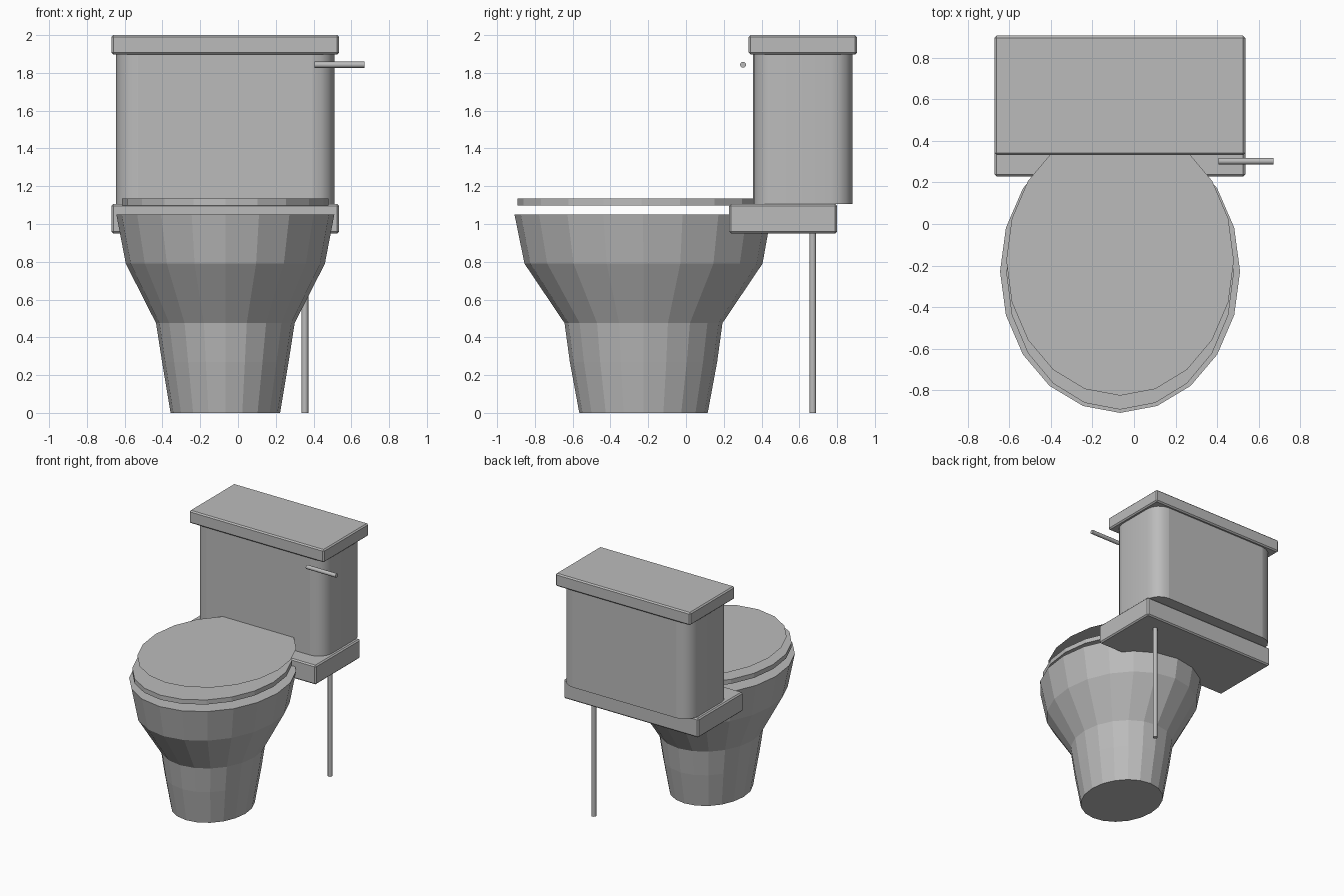
import bpy, bmesh, math
from mathutils import Vector

old = bpy.data.objects.get("Cube")
if old:
    bpy.data.objects.remove(old, do_unlink=True)

# One ceramic grey for everything
grey = bpy.data.materials.new("ceramic_grey")
grey.use_nodes = True
grey.diffuse_color = (0.5, 0.5, 0.5, 1)
grey.node_tree.nodes["Principled BSDF"].inputs["Base Color"].default_value = (0.5, 0.5, 0.5, 1)

CX = -0.067   # centre line of the bowl and tank
SIDES = 20


def finish(bm, name):
    bmesh.ops.recalc_face_normals(bm, faces=bm.faces)
    mesh = bpy.data.meshes.new(name)
    bm.to_mesh(mesh)
    bm.free()
    mesh.materials.append(grey)
    obj = bpy.data.objects.new(name, mesh)
    bpy.context.collection.objects.link(obj)
    return obj


def ellipse(bm, z, rx, ry, cy):
    angles = [math.tau * i / SIDES for i in range(SIDES)]
    return [bm.verts.new((CX + rx * math.cos(a), cy + ry * math.sin(a), z)) for a in angles]


def loft(name, rings):
    """Stack of ellipses (z, x radius, y radius, y centre), capped at both ends."""
    bm = bmesh.new()
    loops = [ellipse(bm, *ring) for ring in rings]
    for low, high in zip(loops, loops[1:]):
        for i in range(SIDES):
            j = (i + 1) % SIDES
            bm.faces.new((low[i], low[j], high[j], high[i]))
    bm.faces.new(loops[0][::-1])
    bm.faces.new(loops[-1])
    return finish(bm, name)


def box(name, low, high, bevel, segments=1, upright_only=False):
    """Box between two corners, with all edges or only the upright ones bevelled."""
    low, high = Vector(low), Vector(high)
    bm = bmesh.new()
    bmesh.ops.create_cube(bm, size=1)
    bmesh.ops.scale(bm, vec=high - low, verts=bm.verts)
    edges = [e for e in bm.edges
             if not upright_only or abs(e.verts[0].co.z - e.verts[1].co.z) > 0.5]
    bmesh.ops.bevel(bm, geom=edges, offset=bevel, segments=segments,
                    profile=0.5, affect='EDGES')
    bmesh.ops.translate(bm, vec=(low + high) / 2, verts=bm.verts)
    return finish(bm, name)


def rod(name, start, end, radius):
    start, end = Vector(start), Vector(end)
    bm = bmesh.new()
    bmesh.ops.create_cone(bm, cap_ends=True, segments=12, radius1=radius,
                          radius2=radius, depth=(end - start).length)
    turn = (end - start).to_track_quat('Z', 'Y').to_matrix()
    bmesh.ops.rotate(bm, matrix=turn, verts=bm.verts)
    bmesh.ops.translate(bm, vec=(start + end) / 2, verts=bm.verts)
    obj = finish(bm, name)
    bpy.ops.object.select_all(action='DESELECT')
    obj.select_set(True)
    bpy.context.view_layer.objects.active = obj
    bpy.ops.object.shade_smooth_by_angle(angle=math.radians(35))


# Pedestal and bowl
loft("bowl", [
    (0, 0.29, 0.34, -0.225),
    (0.27, 0.335, 0.39, -0.225),
    (0.475, 0.367, 0.418, -0.225),
    (0.79, 0.527, 0.63, -0.225),
    (1.05, 0.577, 0.68, -0.228),
])

# Seat
loft("seat", [(1.098, 0.547, 0.657, -0.235), (1.135, 0.547, 0.657, -0.235)])

# Thin cover sheet above the seat, set a little further back
sheet = bmesh.new()
sheet.faces.new(ellipse(sheet, 1.21, 0.547, 0.65, -0.175))
finish(sheet, "seat_cover")

# Tank on its shelf
box("tank_shelf", (-0.67, 0.228, 0.95), (0.535, 0.8, 1.105), 0.01)
box("tank_lid", (-0.67, 0.332, 1.897), (0.535, 0.905, 2.0), 0.01)
tank = box("tank", (-0.645, 0.355, 1.107), (0.51, 0.882, 1.905), 0.115,
           segments=4, upright_only=True)

# Rounded tank sides against flat front and back panels
for face in tank.data.polygons:
    face.use_smooth = max(abs(face.normal.y), abs(face.normal.z)) < 0.99

# Flush handle and water pipe
rod("flush_handle", (0.405, 0.302, 1.843), (0.67, 0.302, 1.843), 0.016)
rod("water_pipe", (0.354, 0.671, 0), (0.354, 0.671, 0.96), 0.018)
